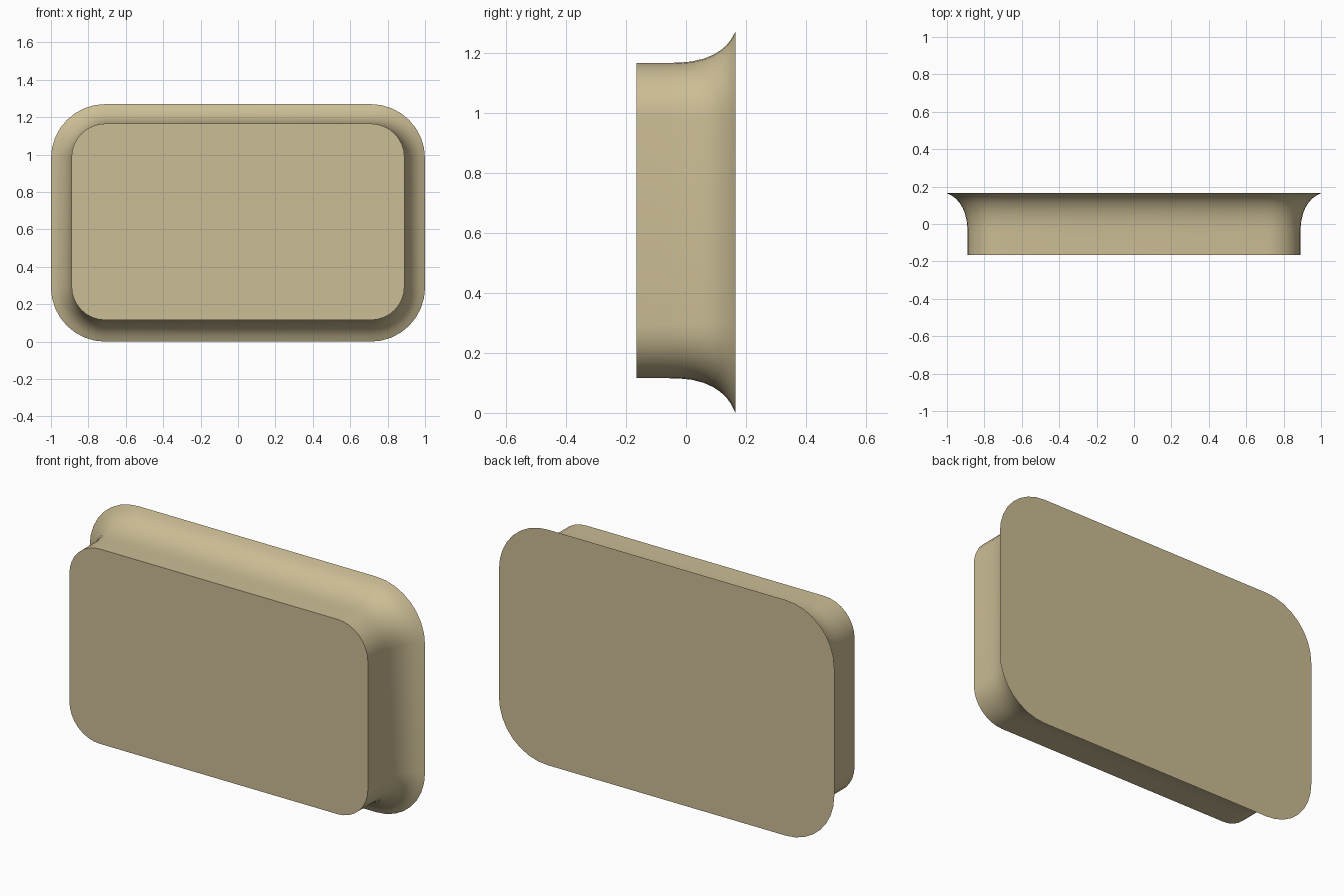
import bpy, bmesh, math

if "Cube" in bpy.data.objects:
    bpy.data.objects.remove(bpy.data.objects["Cube"])

sand = bpy.data.materials.new("sand")
sand.diffuse_color = (0.60, 0.51, 0.30, 1)
sand.use_nodes = True
sand.node_tree.nodes["Principled BSDF"].inputs["Base Color"].default_value = sand.diffuse_color

CX, CZ, R = 0.71, 0.35, 0.18      # corner centres and front corner radius
MID_Z, STEPS = 0.635, 8

# Depth and outward flare of each ring, front to back
RINGS = [(-0.165, 0), (-0.06, 0), (-0.02, 0.001), (0.02, 0.005), (0.06, 0.015),
         (0.09, 0.028), (0.115, 0.044), (0.135, 0.062), (0.15, 0.082), (0.165, 0.11)]


def rounded_ring(bm, y, flare):
    """Rounded rectangle of vertices at depth y."""
    ring = []
    for i, (sx, sz) in enumerate([(1, 1), (-1, 1), (-1, -1), (1, -1)]):
        for s in range(STEPS + 1):
            a = math.pi / 2 * (i + s / STEPS)
            r = R + flare
            x = sx * CX + r * math.cos(a)
            z = MID_Z + sz * (CZ - 0.005) + r * math.sin(a) - 0.05 * flare
            ring.append(bm.verts.new((x, y, z)))
    return ring


# Tray body: straight front block flaring into a wide back flange
bm = bmesh.new()
rings = [rounded_ring(bm, y, f) for y, f in RINGS]
for a, b in zip(rings, rings[1:]):
    n = len(a)
    for i in range(n):
        j = (i + 1) % n
        bm.faces.new((a[i], a[j], b[j], b[i]))
bm.faces.new(rings[0])
bm.faces.new(rings[-1])
bmesh.ops.recalc_face_normals(bm, faces=bm.faces[:])
low = min(v.co.z for v in bm.verts)
bmesh.ops.translate(bm, vec=(0, 0, -low), verts=bm.verts[:])

mesh = bpy.data.meshes.new("flared_panel")
bm.to_mesh(mesh)
bm.free()
mesh.materials.append(sand)
panel = bpy.data.objects.new("flared_panel", mesh)
bpy.context.collection.objects.link(panel)
bpy.context.view_layer.objects.active = panel
panel.select_set(True)
bpy.ops.object.shade_smooth_by_angle(angle=math.radians(35))
